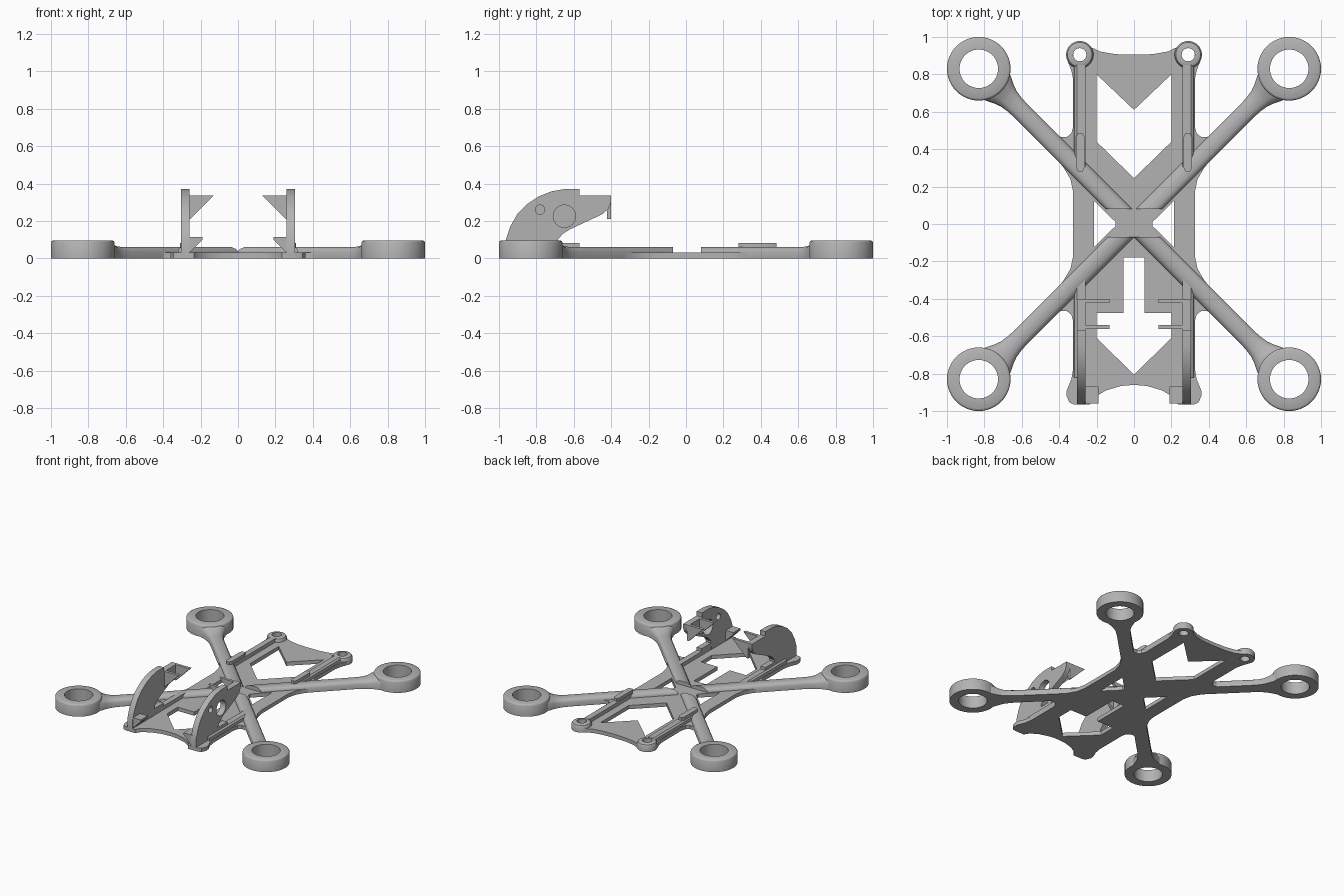
import bpy, bmesh, math
from mathutils import Vector

cube = bpy.data.objects.get("Cube")
if cube:
    bpy.data.objects.remove(cube, do_unlink=True)

GREY = (0.45, 0.45, 0.45, 1)
mat = bpy.data.materials.new("matte_grey")
mat.use_nodes = True
mat.diffuse_color = GREY
mat.node_tree.nodes["Principled BSDF"].inputs["Base Color"].default_value = GREY

PLATE = 0.03    # base plate thickness
RAIL = 0.06     # height of rails and arms


def finish(name, bm):
    bmesh.ops.remove_doubles(bm, verts=bm.verts, dist=0.0005)
    bmesh.ops.recalc_face_normals(bm, faces=bm.faces)
    mesh = bpy.data.meshes.new(name)
    bm.to_mesh(mesh)
    bm.free()
    mesh.materials.append(mat)
    obj = bpy.data.objects.new(name, mesh)
    bpy.context.collection.objects.link(obj)
    bpy.ops.object.select_all(action='DESELECT')
    obj.select_set(True)
    bpy.context.view_layer.objects.active = obj
    bpy.ops.object.shade_smooth_by_angle(angle=math.radians(35))
    return obj


def prism(name, loops, lo, hi, axis='z', side=1):
    """Extrude an outline (first loop) with holes (other loops) along an axis."""
    curve = bpy.data.curves.new(name + "_outline", 'CURVE')
    curve.dimensions = '2D'
    curve.fill_mode = 'BOTH'
    curve.extrude = (hi - lo) / 2
    for loop in loops:
        spline = curve.splines.new('POLY')
        spline.points.add(len(loop) - 1)
        for point, (a, b) in zip(spline.points, loop):
            point.co = (a, b, 0, 1)
        spline.use_cyclic_u = True
    temp = bpy.data.objects.new(name + "_temp", curve)
    bpy.context.collection.objects.link(temp)
    deps = bpy.context.evaluated_depsgraph_get()
    mesh = bpy.data.meshes.new_from_object(temp.evaluated_get(deps))
    bm = bmesh.new()
    bm.from_mesh(mesh)
    bpy.data.objects.remove(temp)
    bpy.data.curves.remove(curve)
    bpy.data.meshes.remove(mesh)
    for v in bm.verts:
        a, b, t = v.co
        t += (lo + hi) / 2
        x, y, z = {'x': (t, a, b), 'y': (a, t, b), 'z': (a, b, t)}[axis]
        v.co = (x * side, y, z)
    return finish(name, bm)


def lathe(name, profile, x, y, steps=48):
    bm = bmesh.new()
    verts = [bm.verts.new((r, 0, z)) for r, z in profile]
    edges = [bm.edges.new((verts[i - 1], verts[i])) for i in range(len(verts))]
    bmesh.ops.spin(bm, geom=verts + edges, cent=(0, 0, 0), axis=(0, 0, 1),
                   angle=2 * math.pi, steps=steps)
    bmesh.ops.translate(bm, verts=bm.verts, vec=(x, y, 0))
    return finish(name, bm)


def circle(a, b, r, n=32):
    return [(a + r * math.cos(2 * math.pi * i / n),
             b + r * math.sin(2 * math.pi * i / n)) for i in range(n)]


def mirrored(half):
    return half + [(-x, y) for x, y in reversed(half) if x > 0]


def arm(name, sx, sy, cut):
    """Rounded arm, cut square across the hub and flaring into its ring."""
    stations = [(None, 0.05, RAIL), (0.86, 0.05, RAIL), (0.91, 0.053, 0.061),
                (0.95, 0.06, 0.065), (0.985, 0.073, 0.075),
                (1.01, 0.086, 0.086), (1.035, 0.097, 0.093)]
    along = Vector((1, 1, 0)).normalized()
    across = Vector((1, -1, 0)).normalized()
    bm = bmesh.new()
    rings = []
    for d, w, h in stations:
        half = [(w, 0), (w, 0.6 * h), (0.85 * w, 0.82 * h), (0.5 * w, h)]
        section = half + [(-a, z) for a, z in reversed(half)]
        ring = []
        for a, z in section:
            dist = cut * math.sqrt(2) + a if d is None else d
            p = along * dist + across * a
            ring.append(bm.verts.new((p.x * sx, p.y * sy, z)))
        rings.append(ring)
    for r0, r1 in zip(rings, rings[1:]):
        for i in range(len(r0)):
            bm.faces.new((r0[i - 1], r0[i], r1[i], r1[i - 1]))
    bm.faces.new(rings[0])
    bm.faces.new(rings[-1])
    return finish(name, bm)


# Base plate with its cut-outs
flare = [(0.325, 0.52), (0.335, 0.485), (0.36, 0.465), (0.39, 0.465),
         (0.41, 0.475), (0.42, 0.355), (0.375, 0.3), (0.34, 0.24), (0.325, 0.17)]
outline = [(0, 0.905), (0.1, 0.908), (0.18, 0.922), (0.24, 0.95), (0.29, 0.977),
           (0.355, 0.925), (0.358, 0.88), (0.335, 0.82), (0.325, 0.77)]
outline += flare + [(x, -y) for x, y in reversed(flare)]
outline += [(0.325, -0.77), (0.335, -0.83), (0.36, -0.89), (0.36, -0.92),
            (0.345, -0.955), (0.32, -0.965), (0.235, -0.965), (0.21, -0.925),
            (0.15, -0.89), (0.07, -0.866), (0, -0.86)]
back_hole = mirrored([(0, 0.61), (0.2, 0.8), (0.2, 0.44), (0, 0.245)])
front_hole = mirrored([(0.055, -0.18), (0.055, -0.475), (0.2, -0.475),
                       (0.2, -0.61), (0, -0.805)])
side_hole = [(0.215, 0.125), (0.1, 0.012), (0.1, -0.012), (0.215, -0.125)]
holes = [back_hole, front_hole, side_hole, [(-x, y) for x, y in side_hole],
         circle(0.29, 0.905, 0.035), circle(-0.29, 0.905, 0.035)]
prism("base_plate", [mirrored(outline)] + holes, 0, PLATE)

# Four arms and motor rings
ring_profile = [(0.103, 0), (0.17, 0), (0.17, 0.085), (0.166, 0.092),
                (0.158, 0.096), (0.103, 0.096)]
for end, sy, cut in (("back", 1, 0.08), ("front", -1, 0.07)):
    for label, sx in (("left", 1), ("right", -1)):
        arm(f"{end}_{label}_arm", sx, sy, cut)
        lathe(f"{end}_{label}_motor_ring", ring_profile, 0.83 * sx, 0.83 * sy)

# Parts on both sides of the plate
boss_profile = [(0.035, 0), (0.073, 0), (0.073, 0.042), (0.066, 0.054),
                (0.052, RAIL), (0.035, RAIL)]
rail_section = [(0.26, 0.01), (0.26, RAIL), (0.305, RAIL), (0.318, 0.05), (0.325, 0.01)]
pad = [(0.265, 0.3), (0.275, 0.282), (0.3, 0.282), (0.31, 0.3),
       (0.31, 0.465), (0.3, 0.485), (0.275, 0.485), (0.265, 0.465)]
mount = [(-0.965, 0.02), (-0.965, 0.095), (-0.94, 0.17), (-0.9, 0.24),
         (-0.85, 0.29), (-0.79, 0.33), (-0.72, 0.358), (-0.65, 0.37),
         (-0.57, 0.37), (-0.57, 0.335), (-0.4, 0.335), (-0.4, 0.3),
         (-0.415, 0.265), (-0.445, 0.237), (-0.62, 0.155), (-0.66, 0.13),
         (-0.685, 0.1), (-0.69, 0.02)]
flange = [(0.27, 0.335), (0.13, 0.335), (0.255, 0.21), (0.27, 0.21)]
gusset = [(0.27, 0.115), (0.19, 0.115), (0.19, 0.1), (0.255, 0.035), (0.27, 0.035)]
mount_holes = [circle(-0.65, 0.225, 0.06), circle(-0.78, 0.26, 0.025)]

for label, s in (("left", 1), ("right", -1)):
    lathe(f"{label}_screw_boss", boss_profile, 0.29 * s, 0.905)
    prism(f"{label}_back_rail", [rail_section], 0.28, 0.85, 'y', s)
    prism(f"{label}_front_rail", [rail_section], -0.82, -0.28, 'y', s)
    prism(f"{label}_rail_pad", [pad], PLATE, 0.083, 'z', s)
    prism(f"{label}_mount_foot", [[(-0.7, 0.02), (-0.7, 0.083), (-0.57, 0.083),
                                   (-0.57, 0.02)]], 0.26, 0.305, 'x', s)
    # Only the left camera plate is drilled
    loops = [mount] + (mount_holes if s > 0 else [])
    prism(f"{label}_camera_plate", loops, 0.258, 0.305, 'x', s)
    prism(f"{label}_rear_flange", [flange], -0.422, -0.4, 'y', s)
    prism(f"{label}_front_flange", [flange], -0.562, -0.54, 'y', s)
    prism(f"{label}_gusset", [gusset], -0.96, -0.87, 'y', s)
